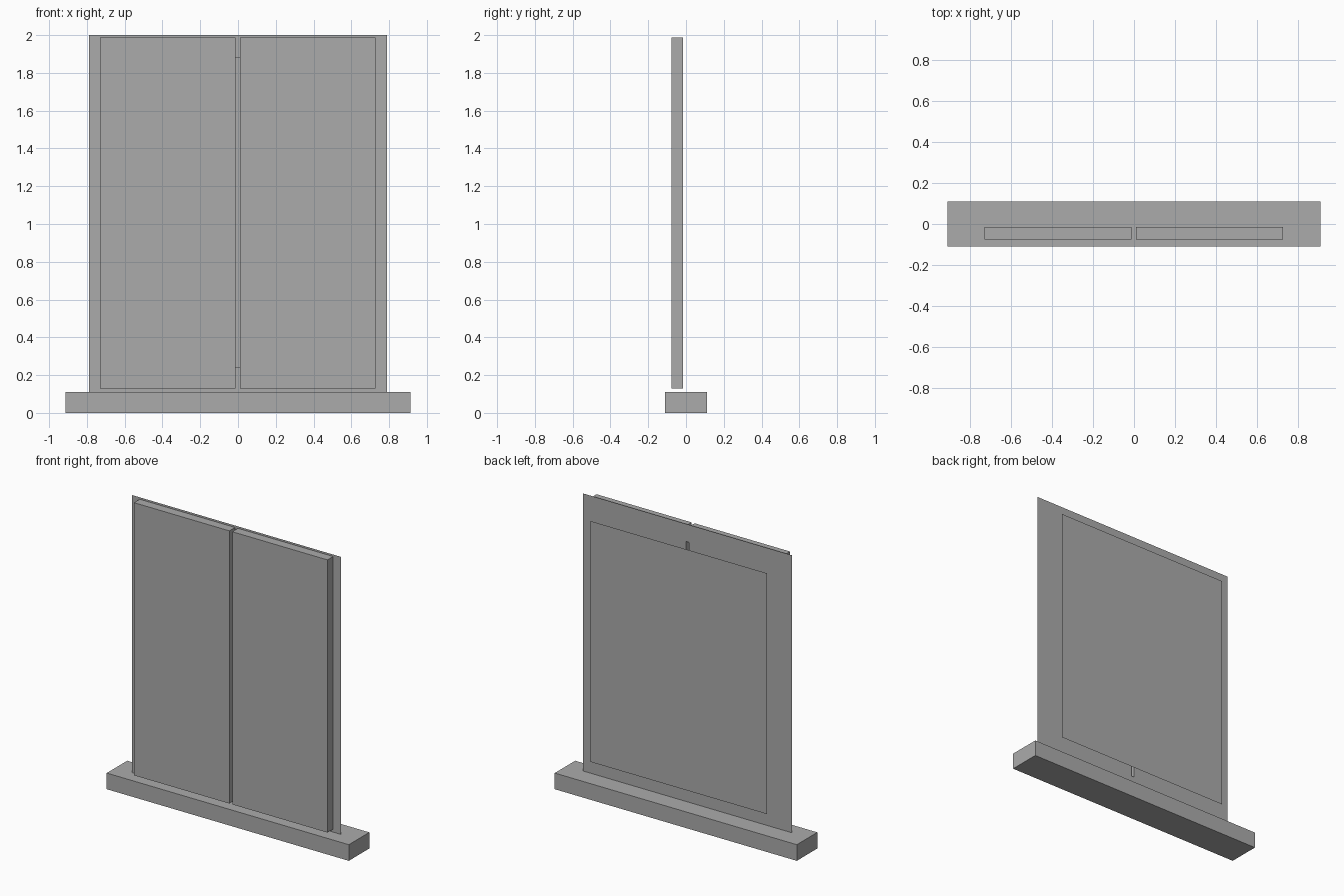
import bpy
import bmesh
from mathutils import Matrix, Vector

cube = bpy.data.objects.get("Cube")
if cube:
    bpy.data.objects.remove(cube, do_unlink=True)

GREY = (0.41, 0.41, 0.41, 1.0)
grey = bpy.data.materials.new("plain grey")
grey.use_nodes = True
grey.diffuse_color = GREY
grey.node_tree.nodes["Principled BSDF"].inputs["Base Color"].default_value = GREY


def finish(name, bm):
    mesh = bpy.data.meshes.new(name)
    bm.to_mesh(mesh)
    bm.free()
    mesh.materials.append(grey)
    obj = bpy.data.objects.new(name, mesh)
    bpy.context.collection.objects.link(obj)
    return obj


def box(name, low, high):
    low, high = Vector(low), Vector(high)
    bm = bmesh.new()
    place = Matrix.Translation((low + high) / 2) @ Matrix.Diagonal(high - low).to_4x4()
    bmesh.ops.create_cube(bm, size=1, matrix=place)
    return finish(name, bm)


def rectangle(bm, half_width, y, bottom, top):
    corners = ((-half_width, bottom), (half_width, bottom),
               (half_width, top), (-half_width, top))
    return [bm.verts.new((x, y, z)) for x, z in corners]


SILL_TOP = 0.11
WALL_Y = -0.015             # shutter backs lie flush with the frame
OPENING = (0.665, 0.24, 1.88)

# Sill
box("sill", (-0.912, -0.11, 0), (0.912, 0.11, SILL_TOP))

# Pair of shutters with a narrow gap between them
for name, left, right in (("right_shutter", -0.73, -0.012),
                          ("left_shutter", 0.01, 0.727)):
    box(name, (left, -0.076, 0.13), (right, WALL_Y, 1.987))

# Thin flat frame around the opening
half, bottom, top = OPENING
bm = bmesh.new()
outer = rectangle(bm, 0.788, WALL_Y, SILL_TOP, 2.0)
inner = rectangle(bm, half, WALL_Y, bottom, top)
for i in range(4):
    j = (i + 1) % 4
    bm.faces.new((outer[i], outer[j], inner[j], inner[i]))
finish("window_frame", bm)

# Thin pane set behind the opening
bm = bmesh.new()
bm.faces.new(rectangle(bm, half, 0.078, bottom, top))
finish("window_pane", bm)
